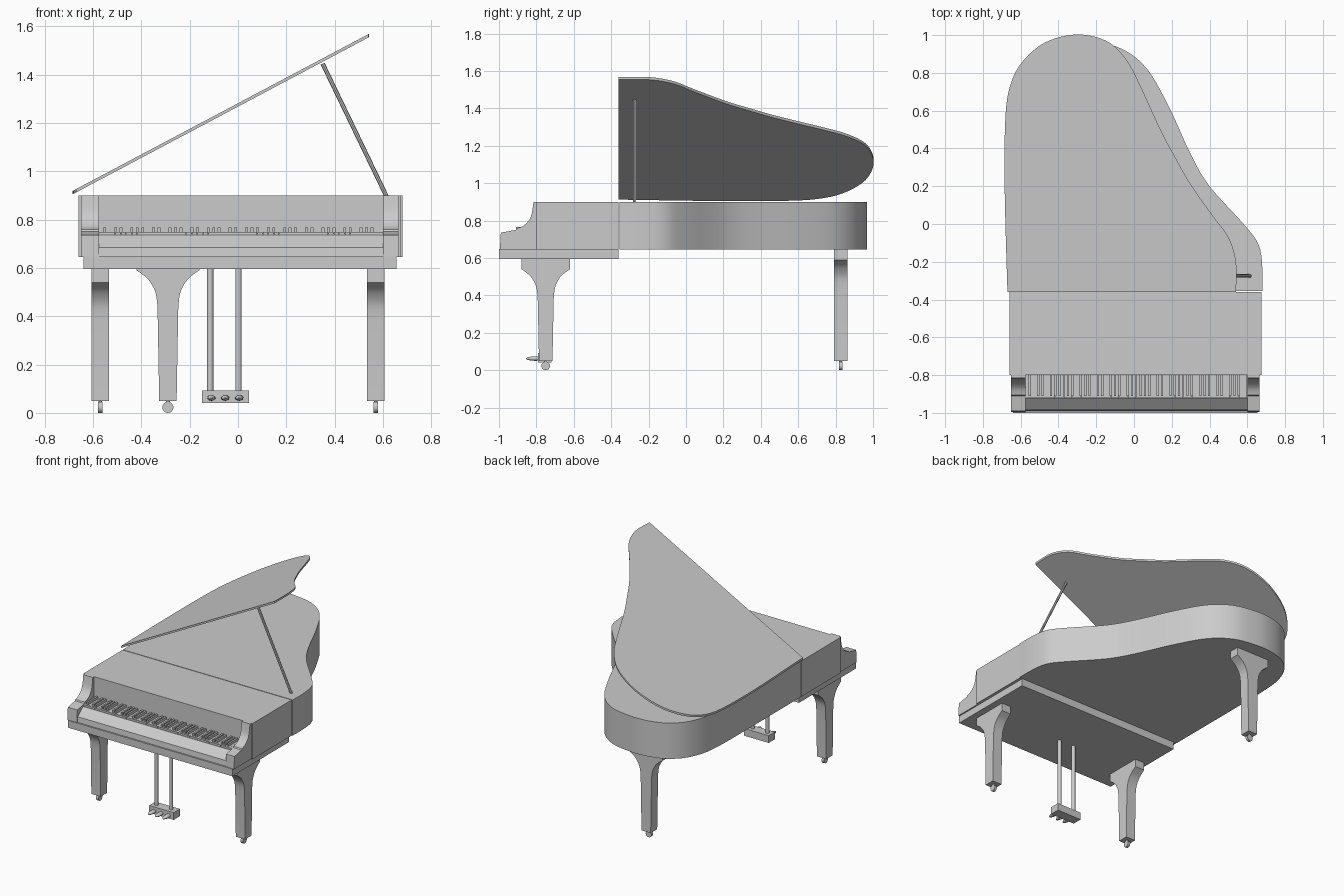
import bpy
import bmesh
import math
from mathutils import Vector

if "Cube" in bpy.data.objects:
    bpy.data.objects.remove(bpy.data.objects["Cube"], do_unlink=True)

# One plain grey for the whole instrument
GREY = (0.6, 0.6, 0.6, 1)
grey = bpy.data.materials.new("plain grey")
grey.use_nodes = True
grey.diffuse_color = GREY
grey.node_tree.nodes["Principled BSDF"].inputs["Base Color"].default_value = GREY


def finish(name, bm, angle=35):
    """Turn a bmesh into an object, smooth except at sharp edges."""
    bmesh.ops.recalc_face_normals(bm, faces=bm.faces)
    for face in bm.faces:
        face.smooth = True
    for edge in bm.edges:
        edge.smooth = edge.calc_face_angle(0) < math.radians(angle)
    mesh = bpy.data.meshes.new(name)
    bm.to_mesh(mesh)
    bm.free()
    mesh.materials.append(grey)
    obj = bpy.data.objects.new(name, mesh)
    bpy.context.scene.collection.objects.link(obj)
    return obj


def add_prism(bm, points, axis, low, high):
    """Extrude a 2D outline along one axis."""
    place = {"x": lambda a, b: (low, a, b),
             "y": lambda a, b: (a, low, b),
             "z": lambda a, b: (a, b, low)}[axis]
    face = bm.faces.new([bm.verts.new(place(a, b)) for a, b in points])
    result = bmesh.ops.extrude_face_region(bm, geom=[face])
    shift = Vector([(high - low) * (axis == k) for k in "xyz"])
    moved = [g for g in result["geom"] if isinstance(g, bmesh.types.BMVert)]
    bmesh.ops.translate(bm, verts=moved, vec=shift)


def prism(name, points, axis, low, high):
    bm = bmesh.new()
    add_prism(bm, points, axis, low, high)
    return finish(name, bm)


def rect(a, b, c, d):
    return [(a, c), (b, c), (b, d), (a, d)]


def box(name, x, y, z):
    return prism(name, rect(*x, *y), "z", *z)


def rod(name, start, end, radius, sides=16):
    start, end = Vector(start), Vector(end)
    bm = bmesh.new()
    bmesh.ops.create_cone(bm, cap_ends=True, segments=sides, radius1=radius,
                          radius2=radius, depth=(end - start).length)
    obj = finish(name, bm)
    obj.location = (start + end) / 2
    obj.rotation_euler = (end - start).to_track_quat("Z", "Y").to_euler()
    return obj


def spline(points, steps=5):
    """Smooth open curve through the points."""
    p = [Vector(q) for q in points]
    p = [p[0]] + p + [p[-1]]
    out = []
    for a, b, c, d in zip(p, p[1:], p[2:], p[3:]):
        for i in range(steps):
            t = i / steps
            out.append(b + (c - a) * t / 2 + (a * 2 - b * 5 + c * 4 - d) * t**2 / 2
                       + (b * 3 - a - c * 3 + d) * t**3 / 2)
    return out + [p[-1]]


# Curved rear case
SEAM = -0.36
case_curve = [(.68, SEAM + .005), (.68, -.24), (.66, -.11), (.58, 0), (.4, .2), (.3, .37),
              (.19, .61), (.07, .82), (-.07, .93), (-.24, .965), (-.37, .96),
              (-.49, .92), (-.58, .84), (-.635, .72), (-.655, .58), (-.66, .3),
              (-.66, SEAM + .005)]
prism("rear_case", spline(case_curve), "z", .645, .9)

# Raised lid: flat plan outline, sheared upward from the left hinge
lid_curve = [(.54, SEAM), (.54, -.2), (.5, -.07), (.42, .04), (.3, .21), (.22, .35),
             (.14, .5), (.03, .74), (-.04, .87), (-.13, .96), (-.25, 1), (-.37, .995),
             (-.49, .95), (-.59, .86), (-.65, .75), (-.68, .58), (-.685, .2),
             (-.67, SEAM)]
lid = prism("raised_lid", spline(lid_curve), "z", 0, .014)
for v in lid.data.vertices:
    v.co.z += .904 + (v.co.x + .685) * .53
lid.data.update()
rod("lid_prop", (.615, -.275, .895), (.35, -.275, 1.445), .009, 8)

# Front case, key bed and curved cheeks at both ends of the keyboard
box("front_case", (-.66, .675), (-.8, SEAM), (.645, .9))
box("key_bed", (-.64, .655), (-1, SEAM), (.595, .647))
cheek = [(-.79, .645), (-.995, .645), (-.99, .735), (-.91, .75)]
cheek += spline([(-.905, .758), (-.865, .775), (-.83, .82), (-.815, .9)]) + [(-.79, .9)]
KEY_LEFT, KEY_RIGHT = -.575, .6
prism("right_cheek", cheek, "x", -.65, KEY_LEFT)
prism("left_cheek", cheek, "x", KEY_RIGHT, .665)

# Sloping key slip
slip = [(-.79, .64), (-.99, .64), (-.985, .685), (-.925, .735), (-.79, .735)]
prism("key_slip", slip, "x", KEY_LEFT, KEY_RIGHT)

# White keys with fine gaps, black keys in twos and threes
whites, blacks = bmesh.new(), bmesh.new()
COUNT = 52
pitch = (KEY_RIGHT - KEY_LEFT) / COUNT
for i in range(COUNT):
    x = KEY_LEFT + i * pitch
    add_prism(whites, rect(x, x + pitch * .97, -.922, -.79), "z", .73, .748)
    if i % 7 not in (1, 4) and i < COUNT - 1:
        edge = x + pitch
        add_prism(blacks, rect(edge - .006, edge + .006, -.91, -.79), "z", .74, .766)
finish("white_keys", whites)
finish("black_keys", blacks)


def leg(name, x, y, top, along):
    """Bracketed tapering leg on a wheel; 'along' is its wide direction."""
    side = [(.13, top), (.13, top - .06)]
    side += spline([(.115, top - .07), (.08, top - .1), (.052, top - .15), (.043, top - .21)])
    side += [(.036, .05)]
    centre, across = (x, y) if along == "x" else (y, x)
    profile = [(centre + w, z) for w, z in side]
    profile += [(centre - w, z) for w, z in reversed(side)]
    other = "y" if along == "x" else "x"
    prism(name, profile, other, across - .037, across + .037)
    axle = Vector((0, .009, 0)) if along == "x" else Vector((.009, 0, 0))
    hub = Vector((x, y, .023))
    rod(name + "_wheel", hub - axle, hub + axle, .023)
    rod(name + "_wheel_stem", (x, y, .025), (x, y, .06), .008, 8)


leg("front_right_leg", -.57, -.75, .6, "y")
leg("front_left_leg", .57, -.75, .6, "y")
leg("rear_leg", -.29, .827, .65, "x")

# Pedal unit hung on two rods
for label, x in (("right", -.115), ("left", .002)):
    rod(label + "_pedal_rod", (x, -.755, .08), (x, -.755, .6), .013)
box("pedal_box", (-.148, .045), (-.79, -.72), (.04, .092))
for label, x in (("right", -.11), ("middle", -.053), ("left", .005)):
    bm = bmesh.new()
    bmesh.ops.create_uvsphere(bm, u_segments=12, v_segments=8, radius=1)
    for v in bm.verts:
        v.co = (x + v.co.x * .017, -.805 + v.co.y * .05, .062 + v.co.z * .012)
    finish(label + "_pedal", bm, 60)
